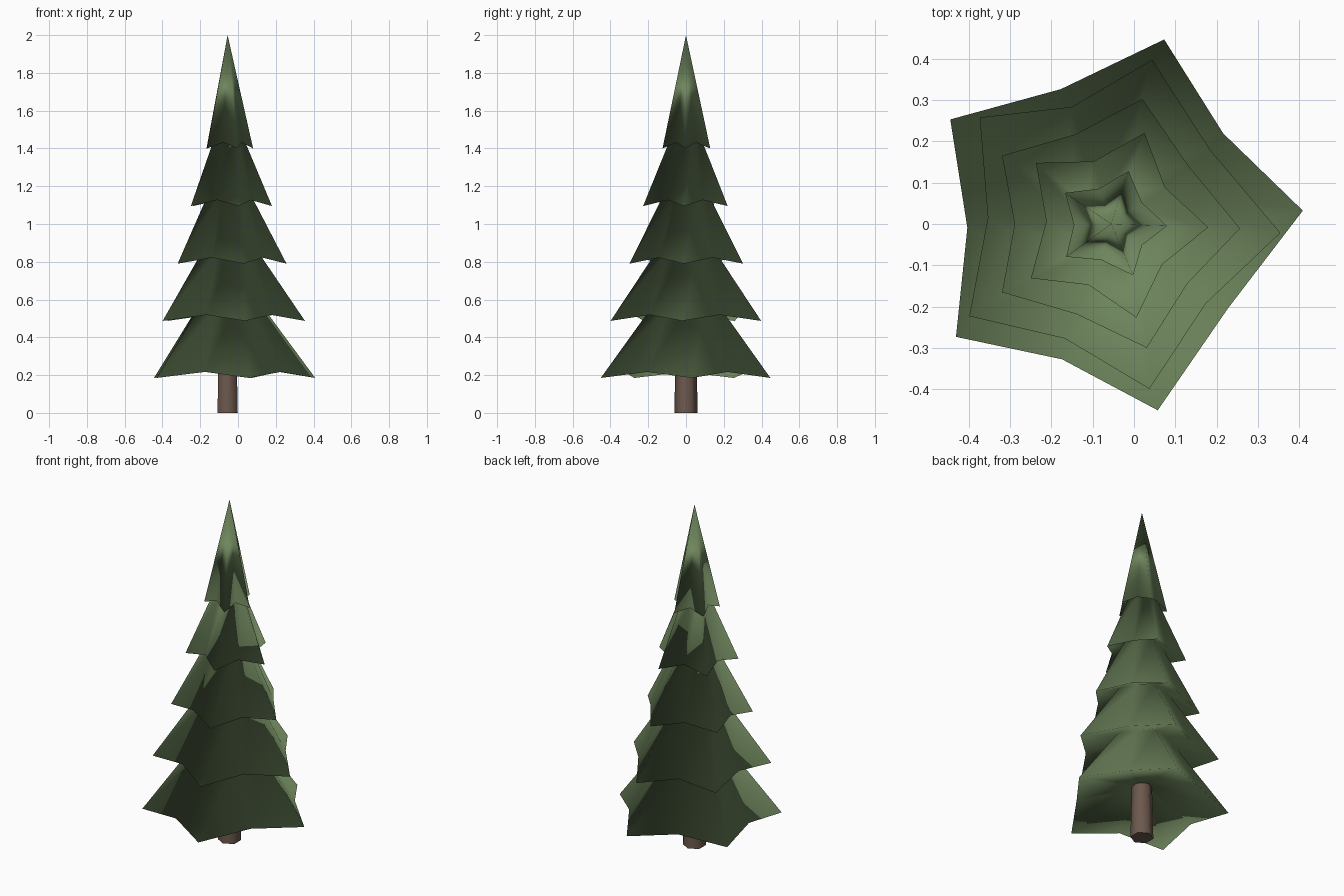
import bpy, bmesh
from math import sin, cos, pi, radians

cube = bpy.data.objects.get("Cube")
if cube:
    bpy.data.objects.remove(cube)

AXIS_X = -0.055   # trunk axis, set slightly off the centre
POINTS = 5        # branch points per tier
DROOP = 0.032     # how far the points hang below the notches


def material(name, colour):
    mat = bpy.data.materials.new(name)
    mat.use_nodes = True
    mat.diffuse_color = (*colour, 1)
    shader = mat.node_tree.nodes["Principled BSDF"]
    shader.inputs["Base Color"].default_value = (*colour, 1)
    shader.inputs["Roughness"].default_value = 0.9
    return mat


def finish(bm, name, mat, angle):
    bmesh.ops.recalc_face_normals(bm, faces=bm.faces)
    mesh = bpy.data.meshes.new(name)
    bm.to_mesh(mesh)
    bm.free()
    mesh.materials.append(mat)
    obj = bpy.data.objects.new(name, mesh)
    obj.location.x = AXIS_X
    bpy.context.collection.objects.link(obj)
    bpy.ops.object.select_all(action="DESELECT")
    obj.select_set(True)
    bpy.context.view_layer.objects.active = obj
    bpy.ops.object.shade_smooth_by_angle(angle=radians(angle))
    return obj


def star(bm, radius, z, notch, droop=0, twist=(0,) * POINTS):
    """Ring of alternating points and notches; twist turns each point."""
    ring = []
    for i in range(POINTS):
        following = twist[(i + 1) % POINTS]
        tip = 2 * pi * i / POINTS + radians(twist[i])
        dip = 2 * pi * (i + 0.5) / POINTS + radians((twist[i] + following) / 2)
        for a, r, h in ((tip, radius, z), (dip, radius * notch, z + droop)):
            ring.append(bm.verts.new((r * cos(a), r * sin(a), h)))
    return ring


def bridge(bm, low, high):
    n = len(low)
    for i in range(n):
        j = (i + 1) % n
        bm.faces.new((low[i], low[j], high[j], high[i]))


# Foliage: each tier has a flared rim and a neck tucked under the next tier
# rim radius, rim height, notch ratio, neck radius, neck height, point twists
TIERS = [
    (0.465, 0.185, 0.75, 0.18, 0.57, (4, 2, 3, 0, -4)),
    (0.41, 0.487, 0.73, 0.15, 0.87, (-3, 4, -3, -3, -5)),
    (0.312, 0.79, 0.75, 0.115, 1.17, (-2, 4, 4, -4, -2)),
    (0.235, 1.095, 0.67, 0.08, 1.465, (-2, -2, -3, -2, -3)),
    (0.135, 1.4, 0.67, None, 2.0, (-2, 0, 2, 0, 5)),
]
bm = bmesh.new()
previous = star(bm, 0.05, 0.31, 1)
for rim_r, rim_z, notch, neck_r, neck_z, twist in TIERS:
    rim = star(bm, rim_r, rim_z, notch, DROOP, twist)
    bridge(bm, previous, rim)
    if neck_r:
        previous = star(bm, neck_r, neck_z, 0.85, 0, twist)
        bridge(bm, rim, previous)
    else:
        apex = bm.verts.new((0, 0, neck_z))
        for i in range(len(rim)):
            bm.faces.new((rim[i], rim[(i + 1) % len(rim)], apex))
finish(bm, "foliage", material("pine green", (0.155, 0.235, 0.108)), 180)

# Trunk: tapered six-sided post
bm = bmesh.new()
rings = []
for radius, z in ((0.062, 0), (0.054, 0.36)):
    rings.append([bm.verts.new((radius * cos(a), radius * sin(a), z))
                  for a in (pi / 2 + k * pi / 3 for k in range(6))])
bridge(bm, *rings)
for ring in rings:
    bm.faces.new(ring)
finish(bm, "trunk", material("bark brown", (0.15, 0.098, 0.074)), 65)
